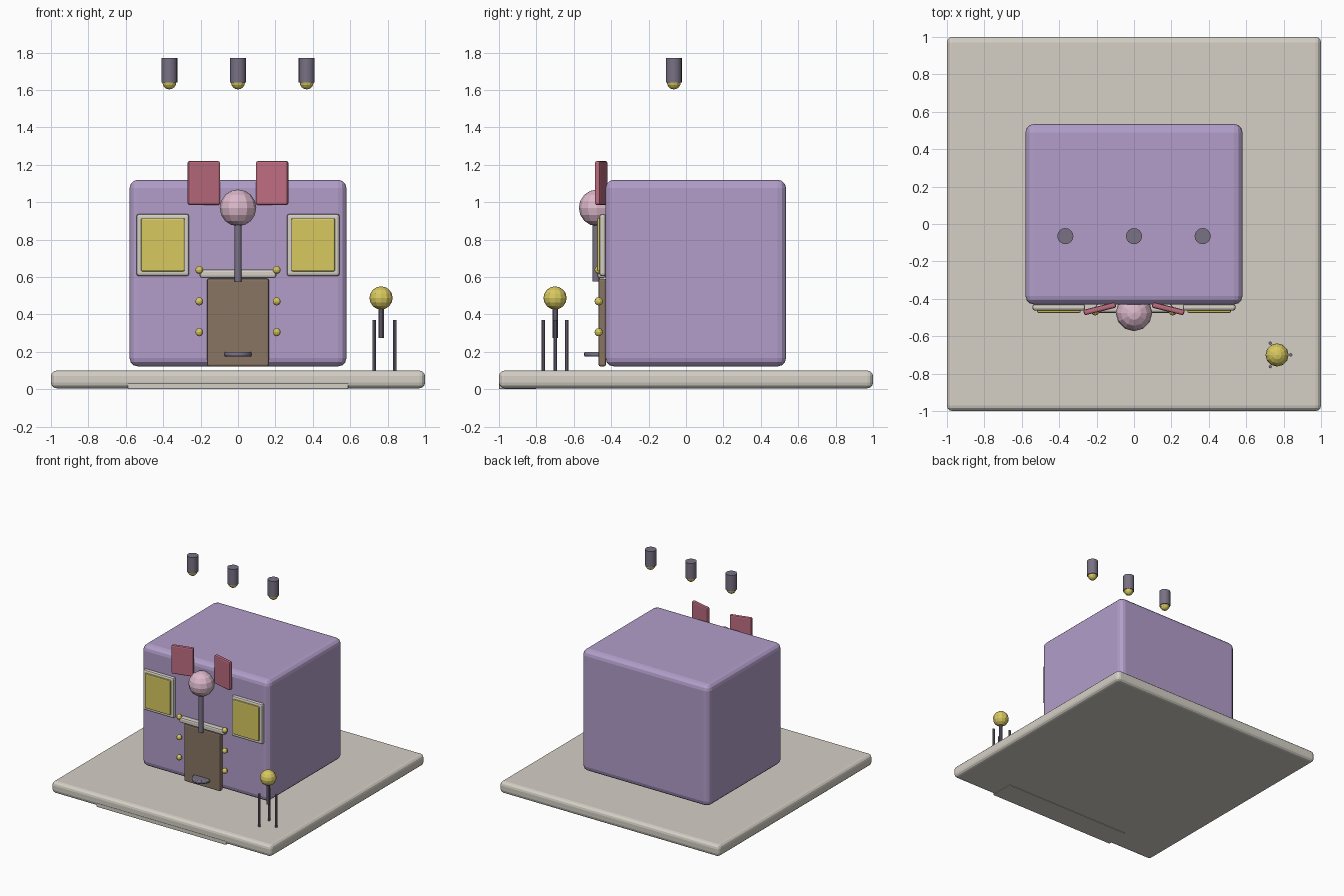
import bpy, math

if "Cube" in bpy.data.objects:
    bpy.data.objects.remove(bpy.data.objects["Cube"])


def mat(name, rgb):
    m = bpy.data.materials.new(name)
    lin = [((c / 255 + 0.055) / 1.055) ** 2.4 for c in rgb]
    m.diffuse_color = (*lin, 1)
    m.use_nodes = True
    m.node_tree.nodes["Principled BSDF"].inputs["Base Color"].default_value = m.diffuse_color
    return m


STONE = mat("warm stone", (213, 208, 198))
PURPLE = mat("soft purple", (178, 158, 202))
BROWN = mat("door brown", (137, 117, 98))
METAL = mat("dark metal", (120, 113, 132))
YELLOW = mat("lamp yellow", (216, 201, 96))
PINK = mat("pale pink", (220, 184, 202))
ROSE = mat("rose red", (188, 108, 128))


def finish(name, material, bevel=0, segments=2):
    o = bpy.context.object
    o.name = name
    o.data.materials.append(material)
    if bevel:
        b = o.modifiers.new("bevel", "BEVEL")
        b.width, b.segments = bevel, segments
        b.limit_method = 'ANGLE'
    return o


def box(name, material, x, y, z, bevel=0, segments=2, turn=0):
    """Box from (min, max) ranges, turned about z."""
    bpy.ops.mesh.primitive_cube_add(
        size=1, location=[(a + b) / 2 for a, b in (x, y, z)], rotation=(0, 0, turn))
    o = bpy.context.object
    size = [b - a for a, b in (x, y, z)]
    for v in o.data.vertices:
        v.co = [c * s for c, s in zip(v.co, size)]
    return finish(name, material, bevel, segments)


def rod(name, material, x, y, z0, z1, r, sides=16, bevel=0):
    bpy.ops.mesh.primitive_cylinder_add(
        vertices=sides, radius=r, depth=z1 - z0, location=(x, y, (z0 + z1) / 2))
    o = finish(name, material, bevel)
    bpy.ops.object.shade_smooth_by_angle(angle=math.radians(35))
    return o


def ball(name, material, x, y, z, r, sides=12, rings=8):
    bpy.ops.mesh.primitive_uv_sphere_add(
        segments=sides, ring_count=rings, radius=r, location=(x, y, z))
    return finish(name, material)


# Base slab and low front step
box("base_slab", STONE, (-1, 1), (-1, 1), (0.005, 0.1), 0.03, 3)
box("front_step", STONE, (-0.59, 0.59), (-1, -0.8), (0, 0.035), 0.006)

# House body
box("house_body", PURPLE, (-0.58, 0.58), (-0.43, 0.535), (0.122, 1.12), 0.045, 3)

# Door, lintel and doorstep tray
box("door", BROWN, (-0.165, 0.165), (-0.468, -0.428), (0.122, 0.592), 0.01)
box("door_lintel", STONE, (-0.205, 0.205), (-0.475, -0.428), (0.595, 0.64), 0.012)
rod("door_tray", METAL, 0, -0.472, 0.174, 0.2, 0.073, 20, 0.008)

# Sign post and ball above the door
rod("sign_post", METAL, 0, -0.48, 0.575, 0.9, 0.02, 12)
ball("sign_ball", PINK, 0, -0.475, 0.97, 0.098)

for s, side in ((-1, "left"), (1, "right")):
    # Window frame and pane
    cx = s * 0.402
    box(f"window_frame_{side}", STONE, (cx - 0.141, cx + 0.141), (-0.463, -0.428),
        (0.605, 0.937), 0.013)
    box(f"window_pane_{side}", YELLOW, (cx - 0.117, cx + 0.117), (-0.475, -0.44),
        (0.63, 0.914), 0.008)
    # Angled flap on the roof edge
    cx = s * 0.183
    box(f"roof_flap_{side}", ROSE, (cx - 0.088, cx + 0.088), (-0.468, -0.438),
        (0.985, 1.22), 0.01, 2, -s * math.radians(14))
    # Door bulbs
    for i, z in enumerate((0.305, 0.47, 0.638)):
        ball(f"door_bulb_{side}_{i}", YELLOW, s * 0.207, -0.467, z, 0.022, 10, 6)

# Hanging spotlights
for i, x in enumerate((-0.367, 0, 0.367)):
    rod(f"spotlight_{i}", METAL, x, -0.065, 1.64, 1.77, 0.043)
    ball(f"spotlight_bulb_{i}", YELLOW, x, -0.065, 1.64, 0.037)

# Garden lamp with three stakes
LX, LY = 0.765, -0.7
ball("garden_lamp_globe", YELLOW, LX, LY, 0.488, 0.062)
rod("garden_lamp_post", METAL, LX, LY, 0.273, 0.45, 0.015, 10)
for i in range(3):
    a = i * math.tau / 3
    rod(f"garden_stake_{i}", METAL, LX + 0.073 * math.cos(a), LY + 0.073 * math.sin(a),
        0.095, 0.37, 0.009, 8)
